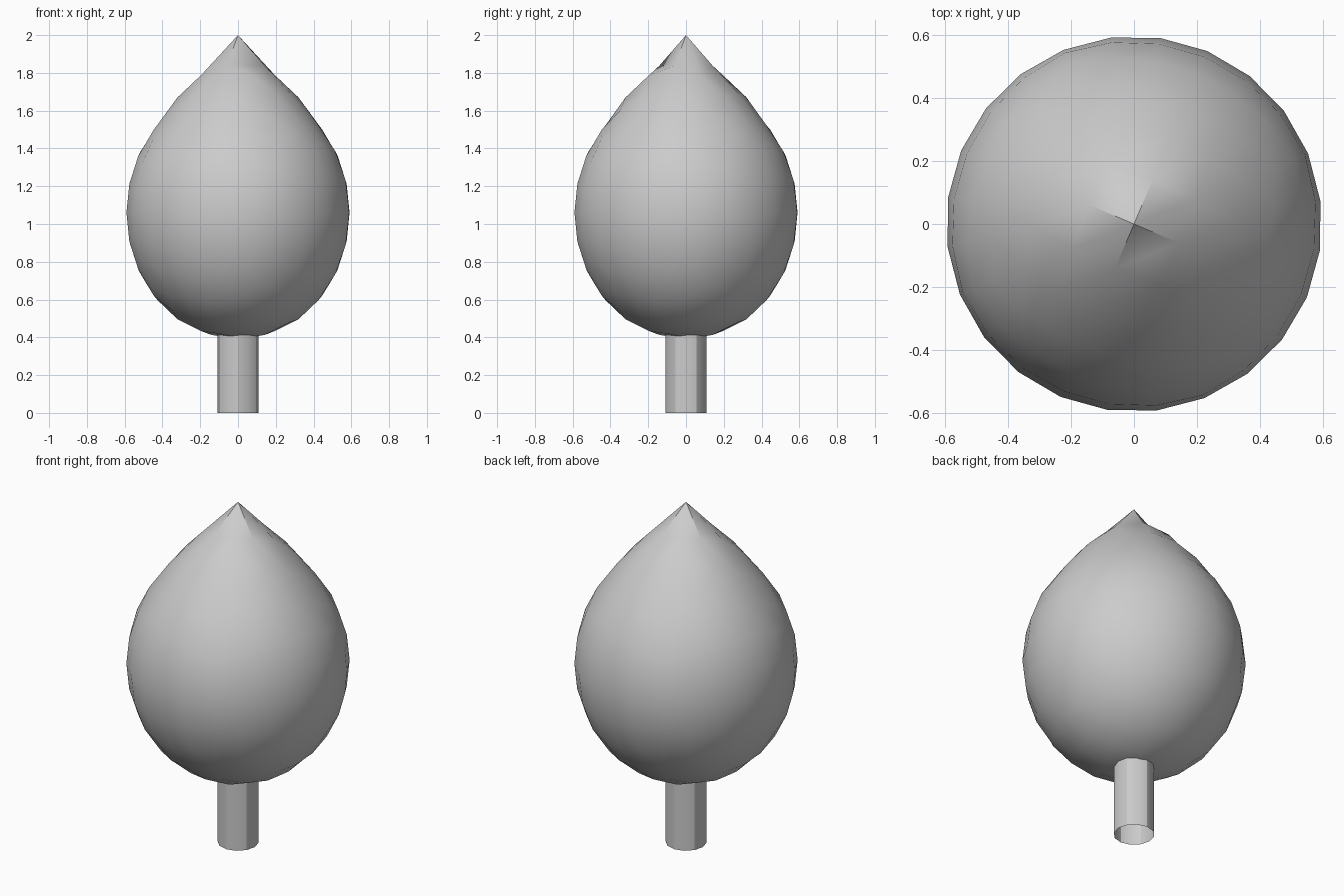
import bpy, bmesh
from math import tan, acos, radians, degrees, pi
from mathutils import Vector, Matrix

if "Cube" in bpy.data.objects:
    bpy.data.objects.remove(bpy.data.objects["Cube"])

RADIUS, HALF_H, MID_Z = 0.595, 0.67, 1.06


def finish(name, bm):
    bmesh.ops.recalc_face_normals(bm, faces=bm.faces)
    mesh = bpy.data.meshes.new(name)
    bm.to_mesh(mesh)
    bm.free()
    obj = bpy.data.objects.new(name, mesh)
    bpy.context.collection.objects.link(obj)
    bpy.ops.object.select_all(action='DESELECT')
    obj.select_set(True)
    bpy.context.view_layer.objects.active = obj
    bpy.ops.object.shade_smooth_by_angle(angle=radians(30))
    return obj


def tip_pull(polar):
    # Upward pull of the crown, fading away from the pole
    steps = [(0, 0.27), (15, 0.13), (30, 0.055), (45, 0.0)]
    for (a, pa), (b, pb) in zip(steps, steps[1:]):
        if polar <= b:
            return pa + (pb - pa) * (polar - a) / (b - a)
    return 0.0


# Crown: cube rounded to a sphere, stretched and drawn up to a point
bm = bmesh.new()
bmesh.ops.create_cube(bm, size=2)
bmesh.ops.subdivide_edges(bm, edges=bm.edges, cuts=5, use_grid_fill=True)
for v in bm.verts:
    d = Vector([tan(c * pi / 4) for c in v.co]).normalized()
    polar = degrees(acos(max(-1, min(1, d.z))))
    v.co = (d.x * RADIUS, d.y * RADIUS, MID_Z + d.z * HALF_H + tip_pull(polar))
bmesh.ops.rotate(bm, verts=bm.verts, cent=(0, 0, 0),
                 matrix=Matrix.Rotation(radians(-23), 3, 'Z'))
finish("crown", bm)

# Trunk: open tube running up into the crown
bm = bmesh.new()
bmesh.ops.create_cone(bm, cap_ends=False, segments=12, radius1=0.109, radius2=0.109,
                      depth=0.45, matrix=Matrix.Translation((0, 0, 0.225)))
finish("trunk", bm)
